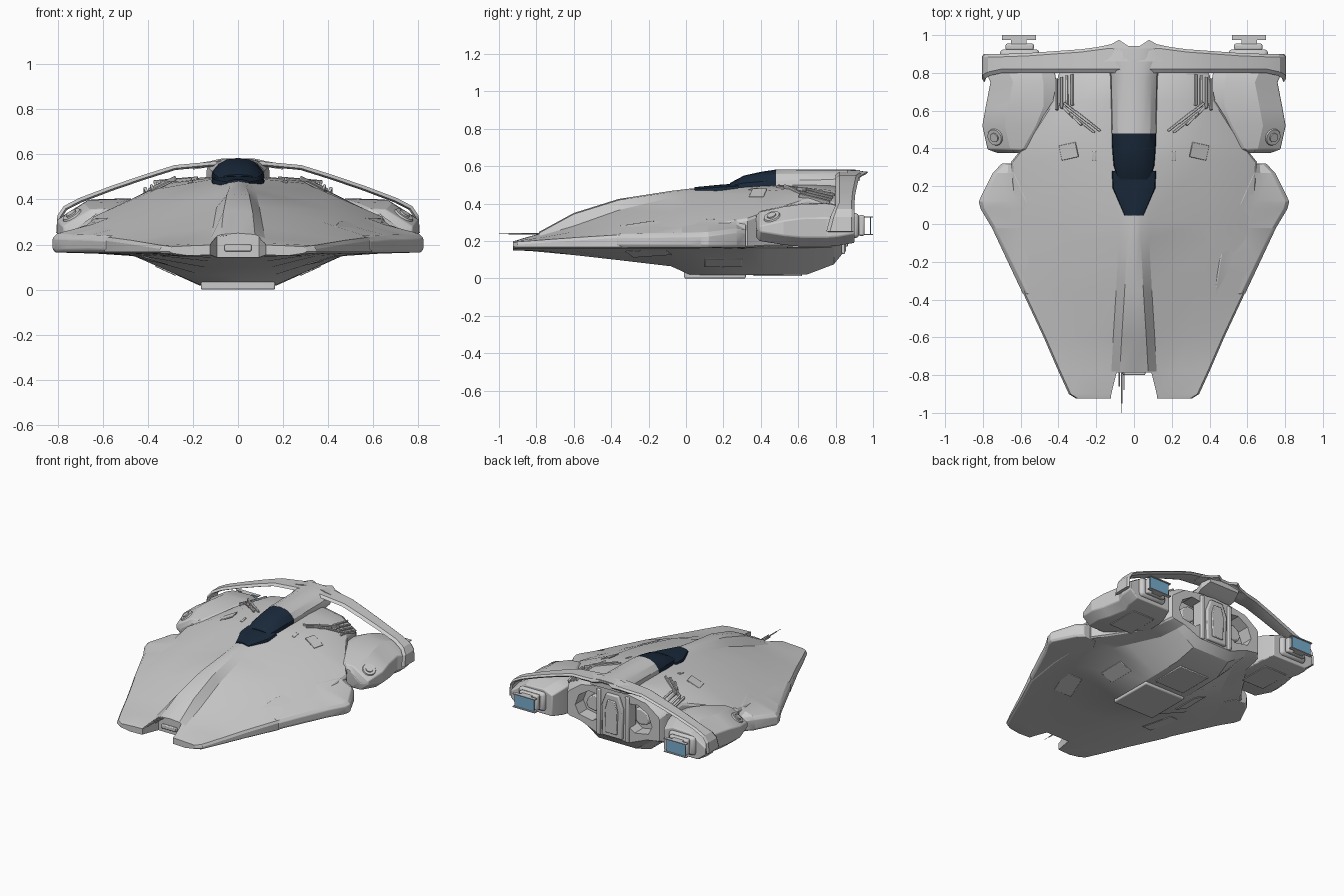
import bpy, bmesh, math
from mathutils import Vector, Matrix
from mathutils.bvhtree import BVHTree

if "Cube" in bpy.data.objects:
    bpy.data.objects.remove(bpy.data.objects["Cube"])


def material(name, col):
    m = bpy.data.materials.new(name)
    m.diffuse_color = (*col, 1)
    m.use_nodes = True
    m.node_tree.nodes["Principled BSDF"].inputs["Base Color"].default_value = m.diffuse_color
    return m


GLASS = material("dark_glass", (0.010, 0.022, 0.043))
GLOW = material("exhaust_blue", (0.19, 0.42, 0.62))


def finish(name, bm, mirror=False, mat=None, bevel=0, smooth=True):
    bmesh.ops.recalc_face_normals(bm, faces=bm.faces)
    me = bpy.data.meshes.new(name)
    bm.to_mesh(me)
    bm.free()
    ob = bpy.data.objects.new(name, me)
    bpy.context.collection.objects.link(ob)
    if mat:
        me.materials.append(mat)
    if smooth:
        bpy.ops.object.select_all(action='DESELECT')
        ob.select_set(True)
        bpy.context.view_layer.objects.active = ob
        bpy.ops.object.shade_smooth_by_angle(angle=math.radians(22))
    if bevel:
        b = ob.modifiers.new("bevel", 'BEVEL')
        b.width, b.segments, b.limit_method = bevel, 2, 'ANGLE'
        b.angle_limit = math.radians(35)
    if mirror:
        ob.modifiers.new("mirror", 'MIRROR')
    return ob


def loft(name, rings, **kw):
    """Skin a list of equal-length closed rings and cap both ends."""
    bm = bmesh.new()
    vs = [[bm.verts.new(p) for p in r] for r in rings]
    n = len(vs[0])
    for a, b in zip(vs, vs[1:]):
        for i in range(n):
            bm.faces.new((a[i], a[(i + 1) % n], b[(i + 1) % n], b[i]))
    bm.faces.new(vs[0])
    bm.faces.new(vs[-1])
    return finish(name, bm, **kw)


def section(y, half):
    """Symmetric ring at y from half profile (x, z), top centre to bottom centre."""
    full = half + [(-x, z) for x, z in reversed(half[1:-1])]
    return [(x, y, z) for x, z in full]


def box(name, x, y, z, **kw):
    return loft(name, [[(x[0], b, z[0]), (x[1], b, z[0]), (x[1], b, z[1]), (x[0], b, z[1])] for b in y], **kw)


def prism_y(name, pts, y0, y1, **kw):
    return loft(name, [[(x, y, z) for x, z in pts] for y in (y0, y1)], **kw)


def cut(ob, cutter):
    cutter.hide_render = True
    cutter.display_type = 'WIRE'
    m = ob.modifiers.new("cut", 'BOOLEAN')
    m.operation, m.object, m.solver = 'DIFFERENCE', cutter, 'EXACT'


# Main hull: y, spine z, spine half width, foot z, mid x, mid z, edge x, edge top, edge low, keel x, keel z
HULL = [
    (-.925, .200, .08, .198, .20, .195, .305, .182, .162, .10, .155),
    (-.90, .212, .08, .205, .21, .202, .345, .188, .160, .10, .153),
    (-.78, .252, .075, .228, .24, .217, .40, .197, .16, .11, .142),
    (-.60, .350, .065, .280, .28, .250, .478, .21, .16, .12, .125),
    (-.36, .425, .05, .365, .35, .307, .59, .225, .16, .14, .098),
    (-.08, .468, .035, .432, .40, .352, .635, .25, .16, .16, .065),
    (.02, .480, .035, .452, .39, .376, .64, .265, .16, .165, .02),
    (.33, .495, .08, .488, .36, .445, .65, .315, .165, .17, .018),
    (.43, .495, .08, .495, .33, .468, .57, .350, .17, .17, .018),
    (.65, .500, .08, .500, .30, .485, .43, .420, .17, .17, .022),
    (.79, .500, .08, .495, .28, .470, .40, .400, .18, .15, .075),
    (.835, .480, .07, .475, .26, .450, .37, .370, .20, .13, .13),
]
rings = []
for y, zt, xs, zf, xm, zm, xe, zu, zl, xk, zk in HULL:
    rings.append(section(y, [(0, zt), (xs, zt - .006), (xs + .045, zf), (xm, zm), (xe - .01, zu + .008), (xe, zu - .008),
                             (xe, zl + .008), (xe - .012, zl), (xe * .72, zl * .93), (xk, zk), (0, zk)]))
hull = loft("main_hull", rings)
tree = BVHTree.FromObject(hull, bpy.context.evaluated_depsgraph_get())

# Nose notch and recessed rear bays
notch = loft("nose_notch_cutter", [[(-w, y, 0), (w, y, 0), (w, y, .5), (-w, y, .5)]
                                   for y, w in ((-1.02, .135), (-.90, .12), (-.785, .092))], smooth=False)
cut(hull, notch)
BAY = [(.11, .25), (.17, .21), (.28, .23), (.31, .29), (.28, .37), (.20, .42), (.11, .41)]
for s in (-1, 1):
    cut(hull, prism_y("rear_bay_cutter", [(s * x, z) for x, z in BAY], .74, .95, smooth=False))
prism_y("rear_bay_insert", [(.195 + (x - .2) * .55, .315 + (z - .315) * .55) for x, z in BAY], .72, .79, mirror=True, bevel=.008)

# Rear door with frame and struts
prism_y("rear_door_frame", [(-.08, .14), (.08, .14), (.085, .36), (.05, .45), (-.05, .45), (-.085, .36)], .80, .855, bevel=.008)
prism_y("rear_door", [(-.045, .17), (.045, .17), (.05, .34), (.03, .41), (-.03, .41), (-.05, .34)], .82, .865, bevel=.005)
box("rear_side_strut", (.10, .13), (.76, .85), (.13, .46), mirror=True, bevel=.006)

# Side wings: y, inner x, ridge x, outer x, inner z, ridge z, outer top z
WING = [
    (-.37, .40, .43, .588, .25, .280, .226),
    (-.20, .42, .455, .668, .27, .306, .230),
    (-.02, .44, .49, .752, .28, .314, .233),
    (.08, .48, .55, .812, .28, .316, .235),
    (.12, .51, .57, .822, .28, .318, .237),
    (.27, .57, .635, .748, .27, .316, .255),
    (.32, .60, .65, .70, .25, .29, .25),
]
loft("side_wing", [[(xi, y, zi), (xr, y, zr), (xr + (xo - xr) * .3, y, zr - .028), (xo - .02, y, zo + .012), (xo, y, zo - .01),
                    (xo, y, .18), (xo - .012, y, .165), (xi, y, .158)]
                   for y, xi, xr, xo, zi, zr, zo in WING], mirror=True, bevel=.004)

# Belly plate and ramp
box("belly_plate", (-.165, .165), (-.01, .32), (0, .04), bevel=.008)
box("belly_ramp", (-.12, .12), (.36, .62), (.012, .05), bevel=.004)


# Cockpit glazing and the rear spine share one arched section
def arch(y, w, zb, zt):
    return section(y, [(0, zt), (w * .4, zt - (zt - zb) * .05), (w * .72, zt - (zt - zb) * .26), (w * .96, zt - (zt - zb) * .62),
                       (w, zb), (w, zb - .03), (0, zb - .03)])


loft("front_canopy", [arch(.045, .05, .470, .488), arch(.19, .113, .480, .502), arch(.28, .117, .485, .507)], mat=GLASS)
loft("main_canopy", [arch(.235, .085, .486, .51), arch(.31, .108, .486, .55), arch(.40, .116, .486, .57), arch(.48, .118, .486, .582)], mat=GLASS)
loft("rear_spine", [arch(.48, .119, .488, .583), arch(.78, .125, .495, .583), arch(.86, .14, .525, .583), arch(.93, .12, .555, .58)])
loft("spine_tail_fin", [[(x, .86, z - .025), (x, y - .01, z - .022), (x, y, z - .01), (x, .86, z)] for x, y, z in
                        [(s * a, y, z) for s, row in ((-1, ((.2, .935, .557), (.12, .952, .57), (.08, .975, .58), (.03, .942, .582))),
                                                      (1, ((.03, .942, .582), (.08, .975, .58), (.12, .952, .57), (.2, .935, .557))))
                         for a, y, z in row]])

# Rear arch wing sweeping down to the nacelles: x, z, front y, back y
ARCH = [(0, .565, .80, .93), (.13, .555, .80, .945), (.28, .541, .80, .925), (.42, .497, .80, .915), (.56, .449, .80, .905),
        (.70, .396, .80, .90), (.765, .362, .785, .90), (.79, .325, .77, .90), (.795, .25, .75, .90)]
rings = []
for i, (x, z, yf, yb) in enumerate(ARCH):
    a, b = ARCH[max(i - 1, 0)], ARCH[min(i + 1, len(ARCH) - 1)]
    t = Vector((b[0] - a[0], b[1] - a[1])).normalized()
    n = Vector((-t.y, t.x)) * .011
    rings.append([(x - n.x * .3, yf, z - n.y * .3), (x + n.x, yf + .02, z + n.y), (x + n.x, yb - .015, z + n.y),
                  (x, yb, z), (x - n.x, yb - .015, z - n.y), (x - n.x, yf + .02, z - n.y)])
loft("rear_arch_wing", rings, mirror=True)

# Engine nacelles: y, inner x, outer x, low z, high z
NAC = [(.375, .56, .72, .22, .335), (.395, .52, .775, .20, .36), (.52, .45, .803, .18, .388), (.62, .41, .785, .17, .402),
       (.75, .41, .76, .17, .405), (.81, .42, .785, .175, .395), (.90, .45, .785, .19, .37)]
nac = loft("engine_nacelle", [[(xi, y, zl), (xo - .06, y, zl), (xo, y, zl + .05), (xo, y, zh - .08), (xo - .12, y, zh - .005),
                               (xi + .07, y, zh), (xi, y, zh - .03)] for y, xi, xo, zl, zh in NAC], bevel=.006)
nac_tree = BVHTree.FromObject(nac, bpy.context.evaluated_depsgraph_get())
nac.modifiers.new("mirror", 'MIRROR')

# Exhaust housings, glowing outlets and vanes
box("exhaust_collar", (.50, .71), (.88, .925), (.215, .35), mirror=True, bevel=.02)
box("exhaust_housing", (.53, .68), (.92, .955), (.228, .338), mirror=True, bevel=.01)
box("exhaust_glow", (.535, .69), (.984, .99), (.236, .326), mirror=True, mat=GLOW)
for z in (.234, .328):
    box("exhaust_vane", (.52, .70), (.975, 1.0), (z - .003, z + .003), mirror=True)
    box("vane_arm", (.57, .65), (.94, .98), (z - .003, z + .003), mirror=True)


# Surface details are dropped onto the skin along z and aligned with it
def plate(name, x, y, sx, sy, h, angle=0, up=1, skin=tree, ring=False):
    hit, nor, _, _ = skin.ray_cast(Vector((x, y, 2 * up)), Vector((0, 0, -up)))
    if hit is None:
        return
    if nor.z * up < 0:
        nor = -nor
    xa = Vector((math.cos(angle), math.sin(angle), 0))
    xa = (xa - nor * xa.dot(nor)).normalized()
    rot = Matrix((xa, nor.cross(xa), nor)).transposed().to_4x4()
    m = Matrix.Translation(hit) @ rot
    bm = bmesh.new()
    if ring:
        bmesh.ops.create_cone(bm, cap_ends=True, segments=20, radius1=sx, radius2=sx * .85, depth=h * 2, matrix=m)
    else:
        bmesh.ops.create_cube(bm, size=1, matrix=m @ Matrix.Diagonal((sx, sy, h * 2, 1)))
    finish(name, bm, mirror=True, bevel=0 if ring else .003)


for i in range(4):
    plate("long_louvre", .325 + i * .028, .71 - i * .008, .013, .17, .012)
for i in range(4):
    plate("diagonal_louvre", .245 + i * .03, .545 + i * .022 - .03 * (i % 2), .17, .012, .010, math.radians(38))
plate("dorsal_hatch", .345, .385, .10, .08, .004, math.radians(-12))
plate("spine_side_panel", .21, .36, .02, .05, .003)
plate("thruster_ring", .735, .46, .05, 0, .008, skin=nac_tree, ring=True)
plate("thruster_nozzle", .735, .46, .028, 0, .015, skin=nac_tree, ring=True)
plate("gear_door", .32, .20, .10, .20, .004, up=-1)
plate("wing_belly_panel", .40, -.20, .12, .22, .003, math.radians(-20), up=-1)
plate("nacelle_belly_panel", .57, .66, .18, .24, .004, up=-1, skin=nac_tree)

# Nose sensor block, guns and probe
box("nose_sensor_block", (-.06, .06), (-.80, -.77), (.17, .20), bevel=.006)
for x, y0, r in ((-.065, -.95, .004), (-.078, -.86, .004), (-.052, -.88, .003), (-.065, -1.0, .0012)):
    bm = bmesh.new()
    m = Matrix.Translation((x, (y0 - .72) / 2, .24)) @ Matrix.Rotation(math.pi / 2, 4, 'X')
    bmesh.ops.create_cone(bm, cap_ends=True, segments=10, radius1=r, radius2=r, depth=-.72 - y0, matrix=m)
    finish("nose_probe", bm)
